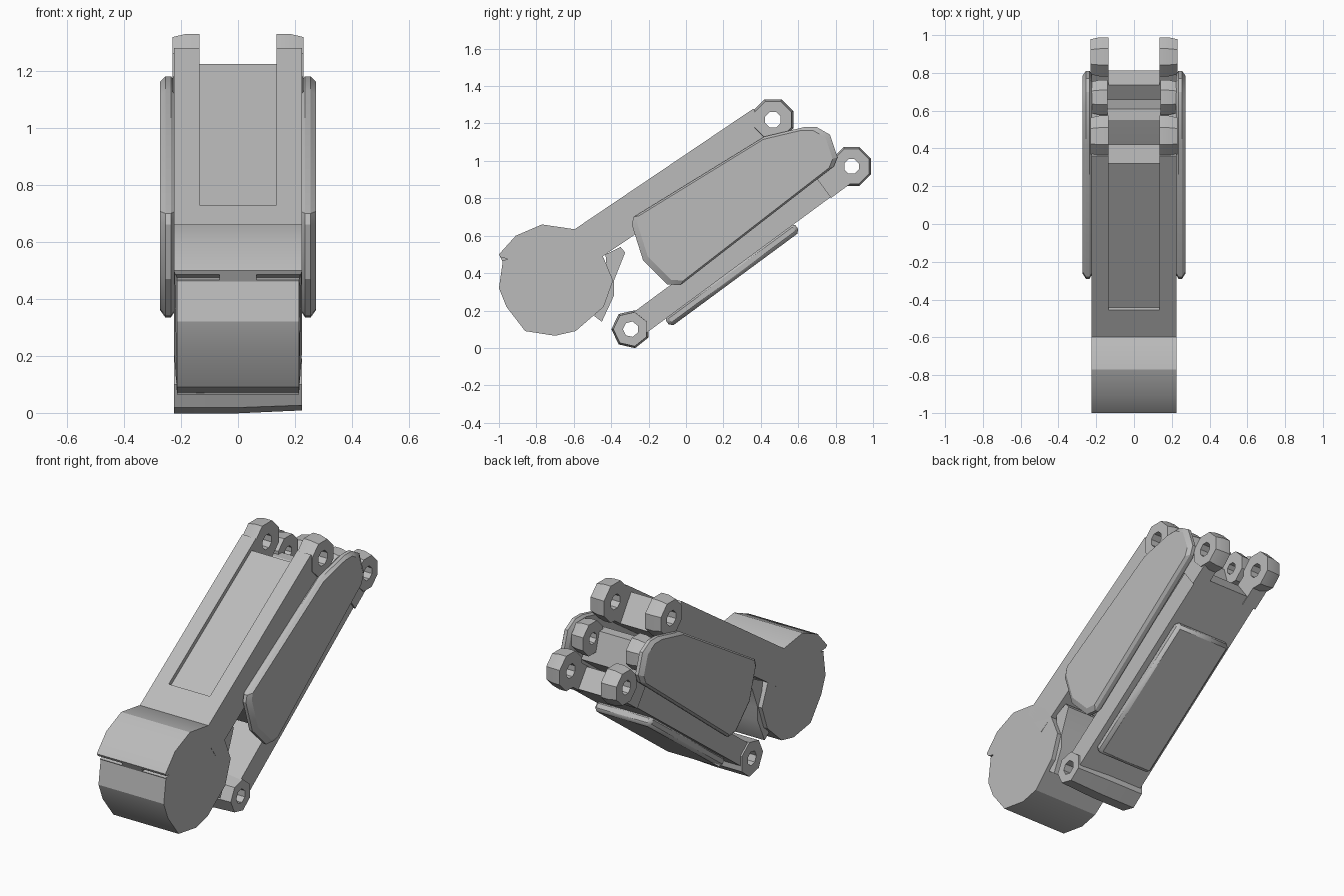
import bpy, bmesh, math

cube = bpy.data.objects.get("Cube")
if cube:
    bpy.data.objects.remove(cube, do_unlink=True)

GREY = (0.5, 0.5, 0.5, 1)
grey = bpy.data.materials.new("light grey")
grey.use_nodes = True
grey.diffuse_color = GREY
grey.node_tree.nodes["Principled BSDF"].inputs["Base Color"].default_value = GREY


def finish(name, bm, mirror=False, smooth=25):
    """Turn a bmesh into a grey object, optionally mirrored across x."""
    bmesh.ops.recalc_face_normals(bm, faces=bm.faces)
    mesh = bpy.data.meshes.new(name)
    bm.to_mesh(mesh)
    bm.free()
    ob = bpy.data.objects.new(name, mesh)
    bpy.context.collection.objects.link(ob)
    mesh.materials.append(grey)
    if mirror:
        ob.modifiers.new("Mirror", 'MIRROR')
    bpy.ops.object.select_all(action='DESELECT')
    ob.select_set(True)
    bpy.context.view_layer.objects.active = ob
    bpy.ops.object.shade_smooth_by_angle(angle=math.radians(smooth))
    return ob


def scaled(profile, k):
    cy = sum(p[0] for p in profile) / len(profile)
    cz = sum(p[1] for p in profile) / len(profile)
    return [(cy + (y - cy) * k, cz + (z - cz) * k) for y, z in profile]


def loft(name, sections, mirror=False, smooth=25):
    """Join (x, side profile) sections and cap both ends."""
    bm = bmesh.new()
    rows = [[bm.verts.new((x, y, z)) for y, z in prof] for x, prof in sections]
    n = len(rows[0])
    for a, b in zip(rows, rows[1:]):
        for i in range(n):
            j = (i + 1) % n
            bm.faces.new((a[i], a[j], b[j], b[i]))
    bm.faces.new(rows[0])
    bm.faces.new(rows[-1])
    return finish(name, bm, mirror, smooth)


def slab(name, profile, x0, x1, mirror=False):
    return loft(name, [(x0, profile), (x1, profile)], mirror)


def ring(name, centre, r, hole, x0, x1, mirror=True, sides=8):
    """Faceted eyelet with a through hole along x."""
    bm = bmesh.new()
    loops = []
    for x, rad in ((x0, hole), (x0, r), ((x0 + x1) / 2, r), (x1, r * 0.9), (x1, hole)):
        loops.append([bm.verts.new((x, centre[0] + rad * math.cos(math.tau * (i + 0.5) / sides),
                                    centre[1] + rad * math.sin(math.tau * (i + 0.5) / sides)))
                      for i in range(sides)])
    for a, b in zip(loops, loops[1:] + loops[:1]):
        for i in range(sides):
            j = (i + 1) % sides
            bm.faces.new((a[i], a[j], b[j], b[i]))
    return finish(name, bm, mirror)


def strip(angle, s0, s1, o0, o1):
    """Rectangle along a sloping axis: s runs along it, o across it."""
    c, s = math.cos(math.radians(angle)), math.sin(math.radians(angle))
    return [(a * c - o * s, a * s + o * c)
            for a, o in ((s0, o0), (s1, o0), (s1, o1), (s0, o1))]


# Faceted drum, narrower below the front seam
drum = [(-1.0, 0.5), (-0.91, 0.6), (-0.77, 0.66), (-0.6, 0.635), (-0.5, 0.57),
        (-0.44, 0.48), (-0.39, 0.36), (-0.44, 0.22), (-0.59, 0.09), (-0.7, 0.065),
        (-0.86, 0.09), (-0.96, 0.22), (-1.0, 0.32), (-0.98, 0.46)]
body = slab("drum", drum, -0.225, 0.225)
for v in body.data.vertices:
    if v.co.z < 0.47 and v.co.y < -0.5:
        v.co.x *= 0.95

# Notches either side of the front tab
notch = slab("notch_cutter", [(-1.05, 0.5), (-0.95, 0.475), (-1.05, 0.45)], 0.065, 0.26, True)
notch.hide_render = True
notch.hide_viewport = True
cut = body.modifiers.new("Notches", 'BOOLEAN')
cut.object = notch
cut.solver = 'EXACT'

# Curved guard behind the drum
slab("drum_guard", [(-0.43, 0.5), (-0.35, 0.54), (-0.325, 0.51), (-0.385, 0.36),
                    (-0.385, 0.28), (-0.45, 0.14), (-0.49, 0.17), (-0.42, 0.35)], -0.2, 0.2)

# Upper arm: base, recessed panel, fork rails and eyelets
UP = 34
slab("upper_arm_base", strip(UP, -0.2, 0.03, 0.655, 0.859), -0.225, 0.225)
slab("upper_arm_panel", strip(UP, 0.0, 0.95, 0.655, 0.835), -0.135, 0.135)
slab("upper_arm_rail", strip(UP, 0.03, 1.015, 0.655, 0.859), 0.135, 0.225, True)
ring("upper_arm_eyelet", (0.465, 1.22), 0.118, 0.045, 0.135, 0.23)

# Middle link between the side shields
slab("middle_link", [(-0.22, 0.6), (-0.04, 0.4), (0.66, 0.93), (0.61, 1.1),
                     (0.55, 1.1), (-0.19, 0.64)], -0.22, 0.22)
ring("middle_eyelet", (0.67, 1.08), 0.1, 0.035, 0.14, 0.226)

# Side shields with chamfered rims
shield = [(-0.29, 0.66), (-0.23, 0.47), (-0.1, 0.34), (-0.03, 0.335), (0.79, 0.97),
          (0.81, 1.02), (0.77, 1.14), (0.7, 1.18), (0.63, 1.18), (0.42, 1.13), (-0.28, 0.7)]
loft("side_shield", [(0.222, scaled(shield, 0.96)), (0.235, shield),
                     (0.255, shield), (0.273, scaled(shield, 0.95))], True)

# Lower arm: beam, fork rails and eyelets
LOW = 36.4
slab("lower_arm_beam", strip(LOW, -0.12, 1.15, 0.19, 0.32), -0.215, 0.215)
slab("lower_arm_rail", strip(LOW, 1.1, 1.23, 0.185, 0.325), 0.135, 0.225, True)
ring("lower_arm_top_eyelet", (0.885, 0.97), 0.112, 0.042, 0.135, 0.23)
ring("lower_arm_bottom_eyelet", (-0.295, 0.1), 0.104, 0.042, -0.225, 0.225, False, 7)

# Raised plate under the lower arm
plate = slab("under_plate", strip(LOW, 0.0, 0.86, 0.138, 0.2), -0.185, 0.185)
bev = plate.modifiers.new("Bevel", 'BEVEL')
bev.width = 0.018
bev.segments = 1
